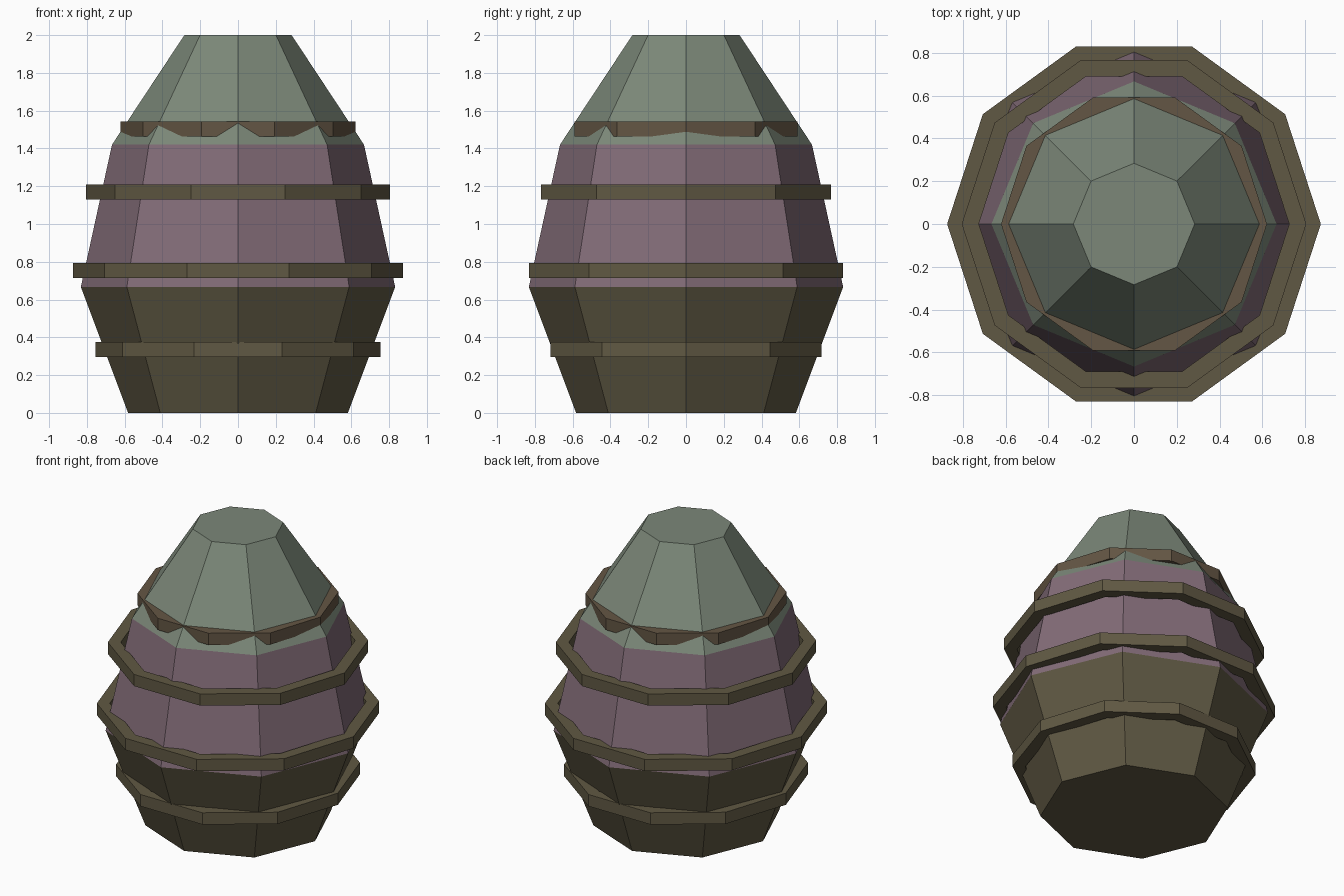
import bpy, bmesh
from math import cos, sin, tau

if "Cube" in bpy.data.objects:
    bpy.data.objects.remove(bpy.data.objects["Cube"])


def material(name, rgb):
    m = bpy.data.materials.new(name)
    m.diffuse_color = (*rgb, 1)
    m.use_nodes = True
    m.node_tree.nodes["Principled BSDF"].inputs["Base Color"].default_value = m.diffuse_color
    return m


brown = material("dark_brown", (0.115, 0.098, 0.056))
purple = material("dusty_purple", (0.225, 0.150, 0.187))
green = material("grey_green", (0.200, 0.245, 0.190))
band = material("band_olive", (0.118, 0.099, 0.056))
top_band = material("band_brown", (0.127, 0.093, 0.058))


def lathe(name, profile, sides, mats, closed):
    """Spin (radius, z) points into a faceted solid; closed profiles make hollow rings."""
    bm = bmesh.new()
    loops = [[bm.verts.new((r * cos(tau * i / sides), r * sin(tau * i / sides), z))
              for i in range(sides)] for r, z in profile]
    spans = len(loops) if closed else len(loops) - 1
    for k in range(spans):
        a, b = loops[k], loops[(k + 1) % len(loops)]
        for i in range(sides):
            j = (i + 1) % sides
            f = bm.faces.new((a[i], a[j], b[j], b[i]))
            f.material_index = min(k, len(mats) - 1)
    if not closed:
        bm.faces.new(loops[0][::-1])
        bm.faces.new(loops[-1]).material_index = len(mats) - 1
    bmesh.ops.recalc_face_normals(bm, faces=bm.faces[:])
    me = bpy.data.meshes.new(name)
    bm.to_mesh(me)
    bm.free()
    for m in mats:
        me.materials.append(m)
    ob = bpy.data.objects.new(name, me)
    bpy.context.collection.objects.link(ob)
    return ob


# Eight-sided body in three colour zones
lathe("body", [(0.582, 0), (0.832, 0.667), (0.667, 1.42), (0.284, 2.0)],
      8, [brown, purple, green], False)

# Ten-sided hollow bands of square section around the body
for name, radius, z, mat in (("band_lower", 0.755, 0.335, band),
                             ("band_middle", 0.874, 0.753, band),
                             ("band_upper", 0.806, 1.17, band),
                             ("band_top", 0.622, 1.502, top_band)):
    inner, h = radius - 0.08, 0.04
    lathe(name, [(radius, z - h), (radius, z + h), (inner, z + h), (inner, z - h)],
          10, [mat], True)
